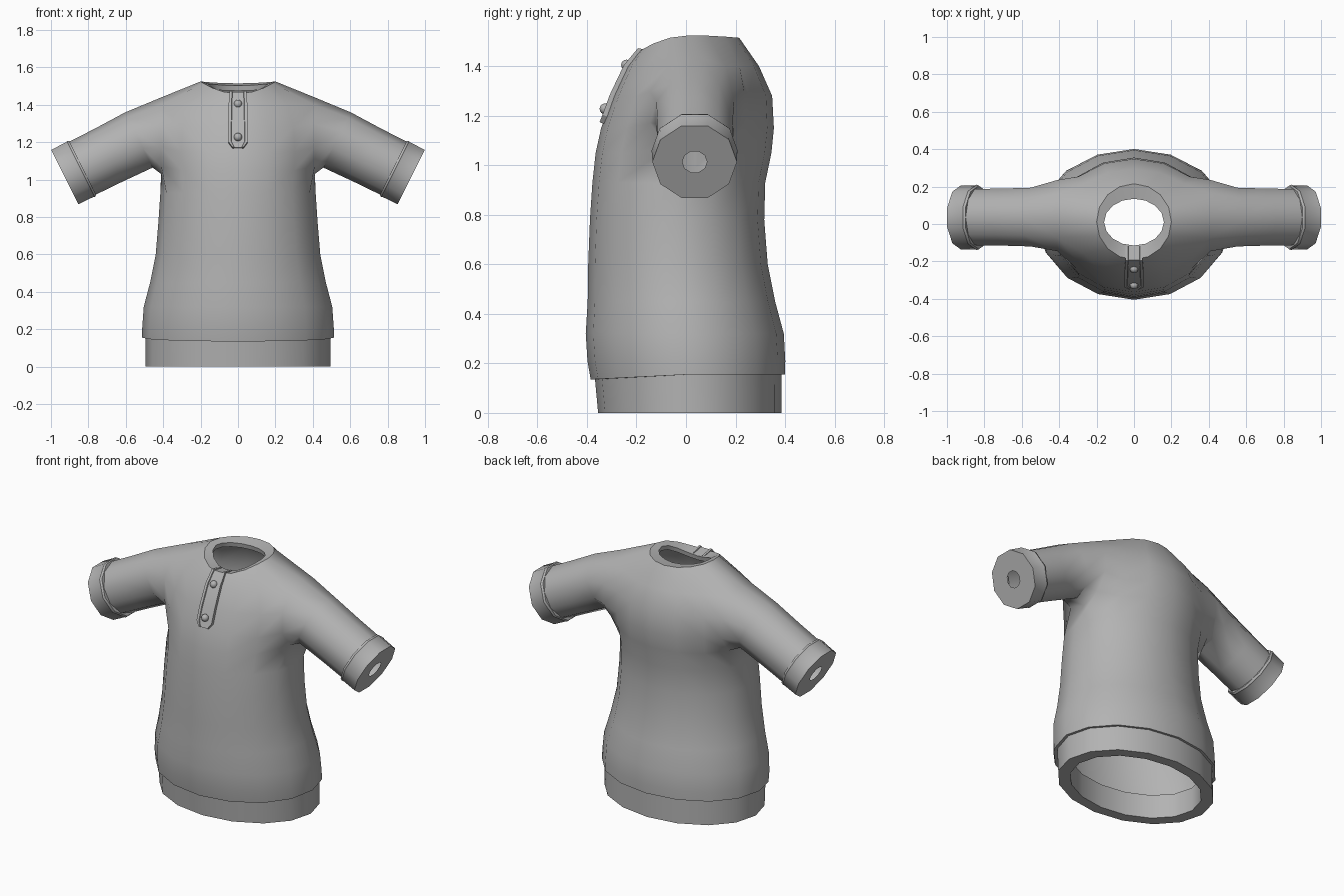
import bpy, bmesh, math
from mathutils import Vector

if "Cube" in bpy.data.objects:
    bpy.data.objects.remove(bpy.data.objects["Cube"])

grey = bpy.data.materials.new("cloth_grey")
grey.diffuse_color = (0.45, 0.45, 0.45, 1)
grey.use_nodes = True
grey.node_tree.nodes["Principled BSDF"].inputs["Base Color"].default_value = grey.diffuse_color


def finish(bm, name, mirror=True, angle=50):
    """Turn a bmesh into a smooth-shaded object, optionally mirrored in x."""
    me = bpy.data.meshes.new(name)
    bm.to_mesh(me)
    bm.free()
    me.materials.append(grey)
    ob = bpy.data.objects.new(name, me)
    bpy.context.collection.objects.link(ob)
    if mirror:
        mod = ob.modifiers.new("mirror", 'MIRROR')
        mod.use_clip = True
        mod.merge_threshold = 0.002
    bpy.ops.object.select_all(action='DESELECT')
    bpy.context.view_layer.objects.active = ob
    ob.select_set(True)
    bpy.ops.object.shade_smooth_by_angle(angle=math.radians(angle))
    return ob


def bridge(bm, a, b, closed=False):
    n = len(a)
    for i in range(n if closed else n - 1):
        j = (i + 1) % n
        bm.faces.new((a[i], a[j], b[j], b[i]))


def half_ring(ax, yf, yb, zfun):
    """Nine points from front centre round the +x side to back centre."""
    pts = []
    for i in range(9):
        t = math.radians(-90 + i * 22.5)
        s = math.sin(t)
        x = 0 if i in (0, 8) else ax * math.cos(t)
        pts.append(Vector((x, (yf + yb) / 2 + s * (yb - yf) / 2, zfun(s))))
    return pts


def loft(bm, rings, closed=False):
    vs = [[bm.verts.new(p) for p in r] for r in rings]
    for a, b in zip(vs, vs[1:]):
        bridge(bm, a, b, closed)
    return vs


def flat(z):
    return lambda s: z


def neck_z(drop):
    return lambda s: 1.525 - drop - (0.065 if s < 0 else 0.01) * s * s


def hem_z(s):
    return 0.155 - 0.02 * max(0, -s)


# Sleeve cross-sections: centre, tilt and radii
AXIS = Vector((0.894, 0, -0.447))
UP = Vector((0.447, 0, 0.894))


def section(x, z, r, y=0.037, up=UP, ry=None, turn=0):
    pts = []
    for k in range(10):
        t = math.radians(36 * k + turn)
        pts.append(Vector((x, y, z)) - up * (r * math.cos(t))
                   + Vector((0, (ry or r) * math.sin(t), 0)))
    return pts


# Shirt body: half rings (x half width, front y, back y, z)
body = [half_ring(0.495, -0.365, 0.385, hem_z),
        half_ring(0.512, -0.385, 0.40, hem_z),
        half_ring(0.512, -0.398, 0.401, flat(0.21))]
for ax, yf, yb, z in [(0.504, -0.405, 0.395, 0.32), (0.47, -0.397, 0.36, 0.45),
                      (0.44, -0.395, 0.33, 0.60), (0.425, -0.388, 0.316, 0.78),
                      (0.415, -0.378, 0.32, 0.93), (0.425, -0.365, 0.345, 1.05),
                      (0.43, -0.343, 0.355, 1.15), (0.42, -0.297, 0.348, 1.28),
                      (0.37, -0.24, 0.295, 1.40)]:
    body.append(half_ring(ax, yf, yb, flat(z)))
body.append(half_ring(0.20, -0.19, 0.215, neck_z(0)))

# Armhole: ten points shared by the body rows and the sleeve
hole = section(0.41, 1.235, 0.205, 0.045, Vector((0, 0, 1)), 0.20)
A = 8
slots = [(A, 4), (A, 5), (A + 1, 5), (A + 2, 5), (A + 3, 5),
         (A + 3, 4), (A + 3, 3), (A + 2, 3), (A + 1, 3), (A, 3)]
for (r, c), p in zip(slots, hole):
    body[r][c] = p

bm = bmesh.new()
vs = [[bm.verts.new(p) for p in r] for r in body]
for r in range(len(vs) - 1):
    for c in range(8):
        if A <= r < A + 3 and c in (3, 4):
            continue
        bm.faces.new((vs[r][c], vs[r][c + 1], vs[r + 1][c + 1], vs[r + 1][c]))
prev = [vs[r][c] for r, c in slots]
for x, z, r in [(0.53, 1.212, 0.165), (0.69, 1.132, 0.16), (0.85, 1.052, 0.158)]:
    cur = [bm.verts.new(p) for p in section(x, z, r)]
    bridge(bm, cur, prev, True)
    prev = cur
loose = [v for v in bm.verts if not v.link_faces]
bmesh.ops.delete(bm, geom=loose, context='VERTS')
bmesh.ops.recalc_face_normals(bm, faces=bm.faces)
finish(bm, "shirt_body")

# Hem band with thick lower edge
bm = bmesh.new()
loft(bm, [half_ring(0.42, -0.29, 0.32, flat(0.15)),
          half_ring(0.42, -0.29, 0.32, flat(0)),
          half_ring(0.495, -0.355, 0.385, flat(0)),
          half_ring(0.495, -0.368, 0.385, lambda s: hem_z(s) + 0.005)])
finish(bm, "hem_band")

# Flat collar ring around the neck opening
bm = bmesh.new()
loft(bm, [half_ring(0.20, -0.19, 0.215, neck_z(0)),
          half_ring(0.16, -0.115, 0.135, neck_z(0.012)),
          half_ring(0.165, -0.12, 0.14, neck_z(0.04))])
finish(bm, "collar")

# Cuffs with a small hole in the end
bm = bmesh.new()
end = Vector((0.926, 0, 1.014))
rings = []
for back, r in [(0.108, 0.15), (0.108, 0.170), (0.095, 0.175), (0.088, 0.172),
                (0, 0.171), (0, 0.05)]:
    p = end - AXIS * back
    rings.append(section(p.x, p.z, r, 0.035, turn=18))
loft(bm, rings, True)
bmesh.ops.recalc_face_normals(bm, faces=bm.faces)
finish(bm, "cuffs", angle=38)

# Placket strip with a raised centre and tapered lower end
bm = bmesh.new()
rows = []
for y, z, w in [(-0.115, 1.448, 0.045), (-0.19, 1.462, 0.045), (-0.24, 1.40, 0.05),
                (-0.297, 1.28, 0.052), (-0.326, 1.20, 0.052), (-0.338, 1.17, 0.03)]:
    n = Vector((0, -0.35, 1)) if y > -0.2 else Vector((0, -0.9, 0.4))
    n.normalize()
    rows.append([Vector((x * w, y, z)) + n * h for x, h in
                 [(-1, -0.01), (-1, 0.012), (-0.7, 0.012), (-0.65, 0.006),
                  (0.65, 0.006), (0.7, 0.012), (1, 0.012), (1, -0.01)]])
vs = loft(bm, rows)
bm.faces.new(vs[-1])
bmesh.ops.recalc_face_normals(bm, faces=bm.faces)
finish(bm, "placket", mirror=False, angle=30)

# Two round buttons
for i, (y, z) in enumerate([(-0.24, 1.405), (-0.327, 1.228)]):
    bm = bmesh.new()
    bmesh.ops.create_uvsphere(bm, u_segments=12, v_segments=8, radius=0.022)
    bmesh.ops.translate(bm, verts=bm.verts, vec=(0, y, z))
    finish(bm, "button_%d" % (i + 1), mirror=False)
